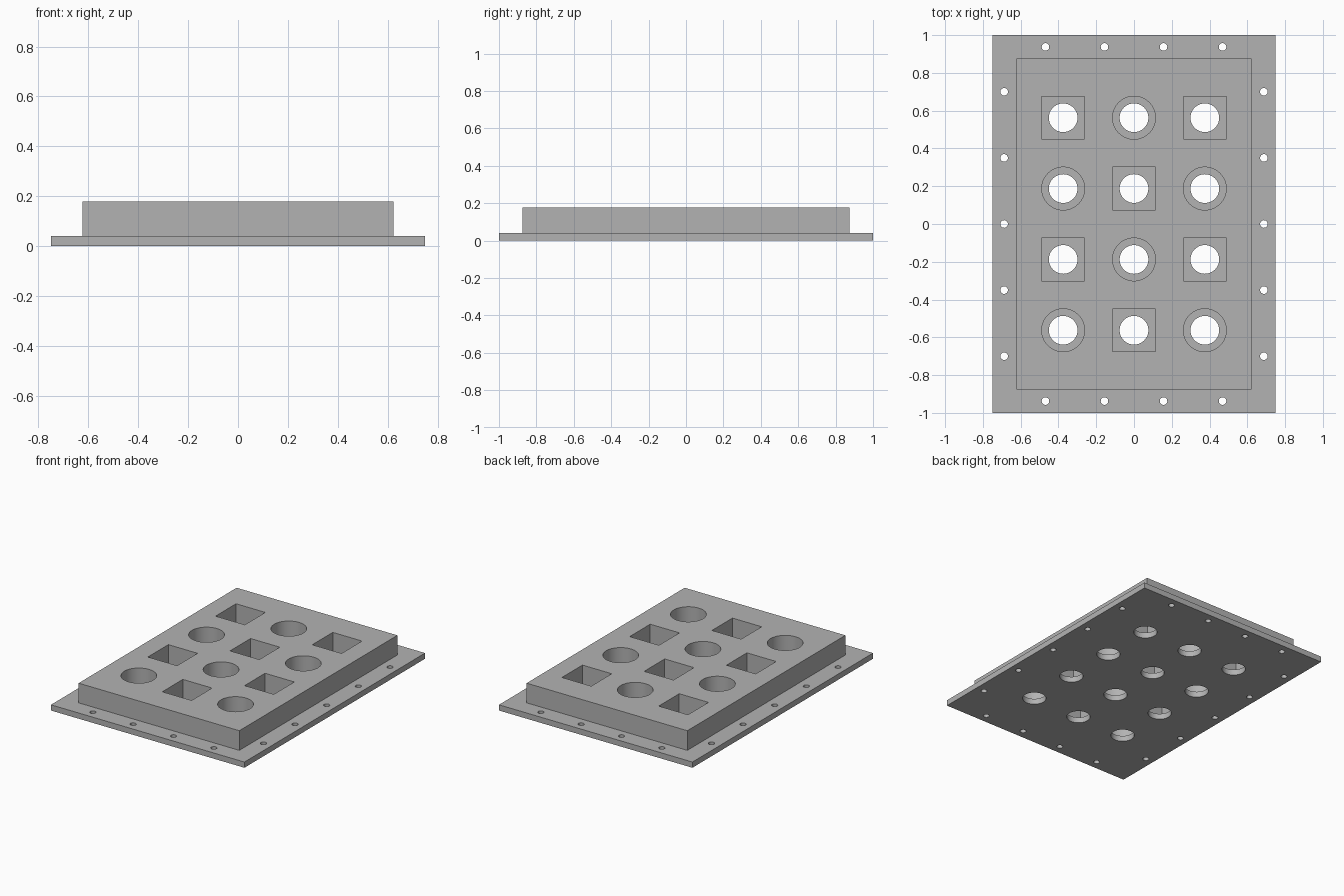
import bpy, bmesh
from mathutils import Matrix, Vector

old = bpy.data.objects.get("Cube")
if old:
    bpy.data.objects.remove(old, do_unlink=True)

FLANGE_Z, TOP_Z = 0.04, 0.178

grey = bpy.data.materials.new("machined_grey")
grey.use_nodes = True
colour = (0.45, 0.45, 0.45, 1)
grey.diffuse_color = colour
grey.node_tree.nodes["Principled BSDF"].inputs["Base Color"].default_value = colour


def add_box(bm, x, y, width, depth, z0, z1):
    m = Matrix.LocRotScale(Vector((x, y, (z0 + z1) / 2)), None, Vector((width, depth, z1 - z0)))
    bmesh.ops.create_cube(bm, size=1, matrix=m)


def add_cylinder(bm, x, y, radius, z0, z1, sides=48):
    bmesh.ops.create_cone(bm, cap_ends=True, segments=sides, radius1=radius, radius2=radius,
                          depth=z1 - z0, matrix=Matrix.Translation((x, y, (z0 + z1) / 2)))


def make_object(name, bm):
    mesh = bpy.data.meshes.new(name)
    bm.to_mesh(mesh)
    bm.free()
    mesh.materials.append(grey)
    obj = bpy.data.objects.new(name, mesh)
    bpy.context.collection.objects.link(obj)
    return obj


def apply_boolean(target, tool, operation):
    tool.hide_render = True
    mod = target.modifiers.new(tool.name, "BOOLEAN")
    mod.operation, mod.solver, mod.object = operation, "EXACT", tool
    bpy.context.view_layer.objects.active = target
    bpy.ops.object.modifier_apply(modifier=mod.name)
    bpy.data.objects.remove(tool, do_unlink=True)


# Flange with the raised block fused on top
bm = bmesh.new()
add_box(bm, 0, 0, 1.5, 2, 0, FLANGE_Z)
plate = make_object("flanged_tray", bm)
bm = bmesh.new()
add_box(bm, 0, 0, 1.246, 1.75, FLANGE_Z / 2, TOP_Z)
apply_boolean(plate, make_object("raised_block", bm), "UNION")

# Alternating square and round pockets, each with a round drain below
pockets, holes = bmesh.new(), bmesh.new()
for row in range(4):
    for col in range(3):
        x, y = (col - 1) * 0.375, (1.5 - row) * 0.375
        if (row + col) % 2 == 0:
            add_box(pockets, x, y, 0.227, 0.227, FLANGE_Z, 0.3)
        else:
            add_cylinder(pockets, x, y, 0.1135, FLANGE_Z, 0.3, 64)
        add_cylinder(holes, x, y, 0.076, -0.1, 0.1)

# Bolt holes around the flange
for side in (-1, 1):
    for i in range(4):
        add_cylinder(holes, (i - 1.5) * 0.3125, side * 0.9375, 0.02, -0.1, 0.1, 24)
    for i in range(5):
        add_cylinder(holes, side * 0.6875, (i - 2) * 0.35, 0.02, -0.1, 0.1, 24)

apply_boolean(plate, make_object("pocket_cutter", pockets), "DIFFERENCE")
apply_boolean(plate, make_object("hole_cutter", holes), "DIFFERENCE")

# Smooth hole walls, crisp edges
plate.select_set(True)
bpy.context.view_layer.objects.active = plate
bpy.ops.object.shade_smooth_by_angle(angle=0.5)
